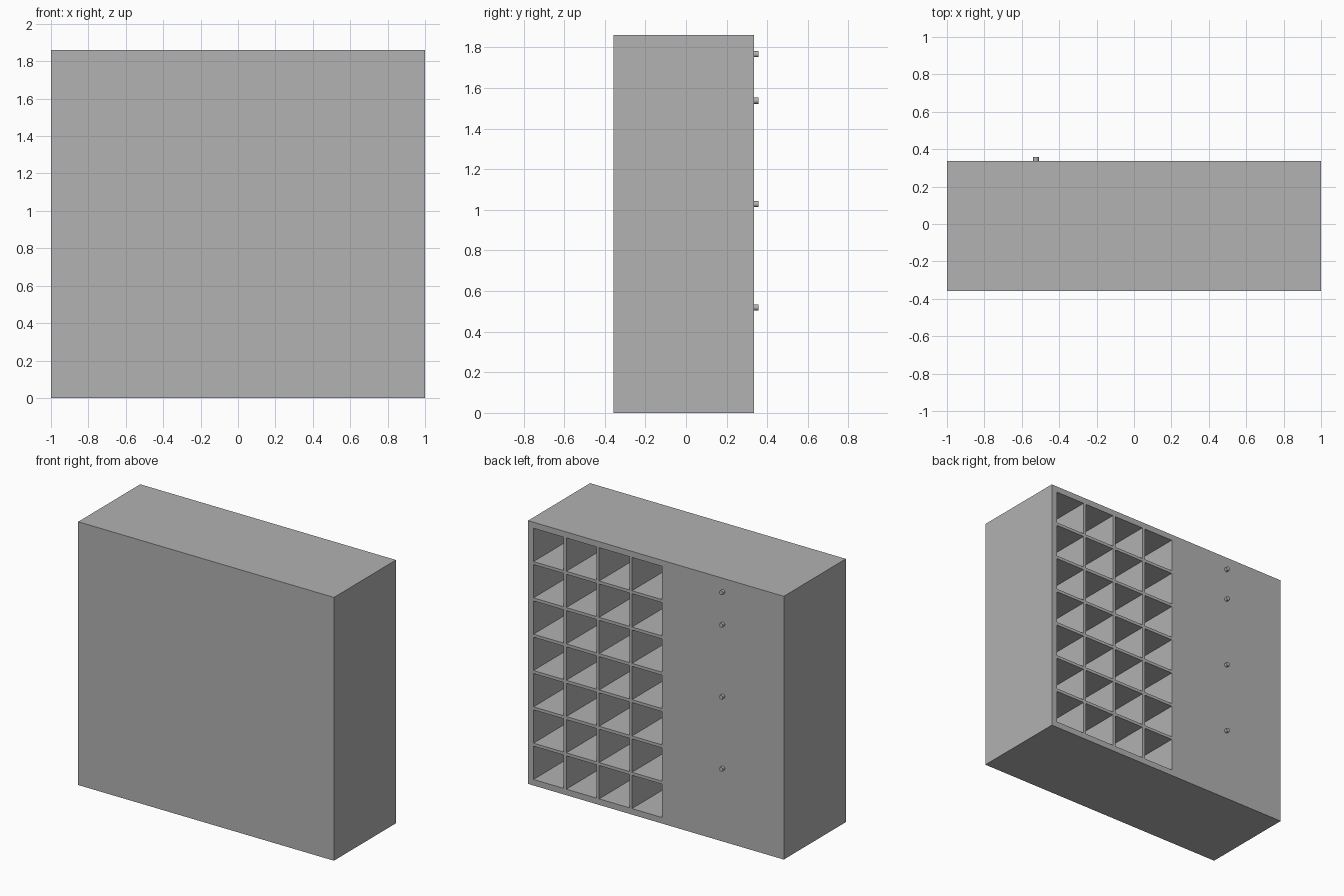
import bpy, bmesh
from math import radians
from mathutils import Matrix, Vector

cube = bpy.data.objects.get("Cube")
if cube:
    bpy.data.objects.remove(cube, do_unlink=True)

# Overall sizes
HEIGHT, FRONT_Y, BACK_Y = 1.861, -0.357, 0.336
CELL, WALL = 0.2353, 0.0214
BORDER, PITCH = 2 * WALL, CELL + WALL
COLS, ROWS = 4, 7
CELL_DEPTH = BACK_Y - FRONT_Y - BORDER

# Single grey material
grey = bpy.data.materials.new("plain grey")
grey.use_nodes = True
colour = (0.445, 0.445, 0.445, 1)
grey.diffuse_color = colour
grey.node_tree.nodes["Principled BSDF"].inputs["Base Color"].default_value = colour


def finish(bm, name):
    mesh = bpy.data.meshes.new(name)
    bm.to_mesh(mesh)
    bm.free()
    mesh.materials.append(grey)
    obj = bpy.data.objects.new(name, mesh)
    bpy.context.collection.objects.link(obj)
    return obj


def back_faces(bm):
    bm.normal_update()
    return [f for f in bm.faces if f.normal.y > 0.9]


# Cabinet body: a block whose back is scored into a grid, then sunk into cubbies
col_starts = [1 - BORDER - CELL - i * PITCH for i in range(COLS)]
row_starts = [BORDER + i * PITCH for i in range(ROWS)]
bm = bmesh.new()
bmesh.ops.create_cube(bm, size=1, matrix=Matrix.Translation((0, (FRONT_Y + BACK_Y) / 2, HEIGHT / 2))
                      @ Matrix.Diagonal((2, BACK_Y - FRONT_Y, HEIGHT, 1)))
cuts = [(Vector((s + d, 0, 0)), Vector((1, 0, 0))) for s in col_starts for d in (0, CELL)]
cuts += [(Vector((0, 0, s + d)), Vector((0, 0, 1))) for s in row_starts for d in (0, CELL)]
for point, normal in cuts:
    faces = back_faces(bm)
    edges = {e for f in faces for e in f.edges}
    verts = {v for f in faces for v in f.verts}
    bmesh.ops.bisect_plane(bm, geom=faces + list(edges) + list(verts),
                           plane_co=point, plane_no=normal, dist=1e-5)


def is_cell(face):
    c = face.calc_center_median()
    return (any(s < c.x < s + CELL for s in col_starts)
            and any(s < c.z < s + CELL for s in row_starts))


cells = [f for f in back_faces(bm) if is_cell(f)]
bmesh.ops.inset_individual(bm, faces=cells, thickness=0, depth=-CELL_DEPTH)
finish(bm, "cubby_cabinet")

# Small round knobs in a column on the plain panel
KNOB_X = (col_starts[-1] - 1) / 2
for i, z in enumerate((0.519, 1.028, 1.537, 1.766)):
    bm = bmesh.new()
    bmesh.ops.create_cone(bm, cap_ends=True, segments=20, radius1=0.015, radius2=0.015, depth=WALL,
                          matrix=Matrix.Translation((KNOB_X, BACK_Y + WALL / 2, z))
                          @ Matrix.Rotation(radians(-90), 4, "X"))
    knob = finish(bm, f"knob_{i + 1}")
    bpy.ops.object.select_all(action="DESELECT")
    knob.select_set(True)
    bpy.context.view_layer.objects.active = knob
    bpy.ops.object.shade_smooth_by_angle(angle=radians(30))
